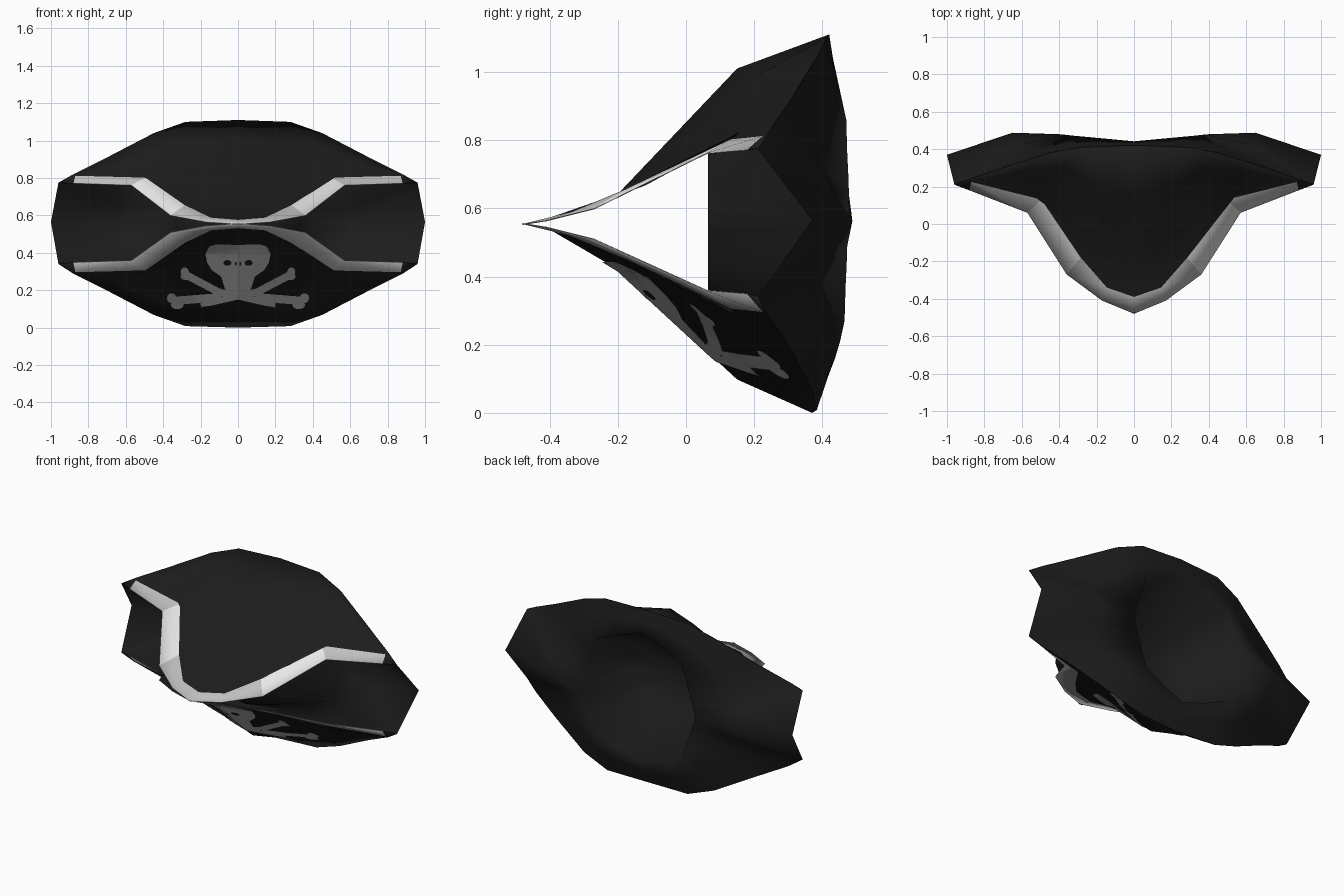
import bpy, bmesh, math
from mathutils import Vector
from mathutils.bvhtree import BVHTree

if "Cube" in bpy.data.objects:
    bpy.data.objects.remove(bpy.data.objects["Cube"])


def material(name, value):
    m = bpy.data.materials.new(name)
    m.diffuse_color = (value, value, value, 1)
    m.use_nodes = True
    m.node_tree.nodes["Principled BSDF"].inputs["Base Color"].default_value = m.diffuse_color
    return m


black = material("black felt", 0.012)
grey = material("grey paint", 0.52)
light = material("pale grey trim", 0.84)


def finish(name, bm, mats, angle=60):
    bmesh.ops.remove_doubles(bm, verts=bm.verts, dist=0.0005)
    me = bpy.data.meshes.new(name)
    bm.to_mesh(me)
    bm.free()
    ob = bpy.data.objects.new(name, me)
    bpy.context.collection.objects.link(ob)
    for m in mats:
        me.materials.append(m)
    bpy.ops.object.select_all(action='DESELECT')
    ob.select_set(True)
    bpy.context.view_layer.objects.active = ob
    bpy.ops.object.shade_smooth_by_angle(angle=math.radians(angle))
    return ob


# Right half of the upper flap, rows from the trimmed edge to the outer rim
TIP = (.96, .21, .775)
EDGE = [(0, -.48, .554), (.17, -.41, .565), (.36, -.27, .60), (.57, .06, .762), (.88, .18, .772), TIP]
BAND = [(0, -.39, .576), (.145, -.34, .588), (.285, -.18, .655), (.495, .13, .802), (.87, .225, .812), TIP]
LOW = [(0, -.2, .642), (.15, -.12, .67), (.34, .0, .735), (.55, .16, .825), (.88, .232, .817), TIP]
HIGH = [(0, .15, 1.01), (.20, .21, .99), (.38, .30, .98), (.62, .28, .885), (.88, .238, .82), TIP]
RIM = [(0, .42, 1.11), (.28, .41, 1.10), (.45, .38, 1.04), (.70, .30, .91), (.88, .24, .82), TIP]


def lower(p, row):
    # Lower flap mirrors the upper one with a fuller front and a shallower rim
    x, y, z = p
    near = max(0, 1 - x / .6)
    z = 1.108 - z
    if row == 2:
        z -= .045 * near
    if row == 4:
        y -= .05 * near
    if row == 0 and x > .5:
        z += .012
    return (x, y, max(z, 0))


UPPER_ROWS = [EDGE, BAND, LOW, HIGH, RIM]
LOWER_ROWS = [[lower(p, i) for p in r] for i, r in enumerate(UPPER_ROWS)]
LOWER_ROWS = [r[:-1] + [(.96, .21, .34)] for r in LOWER_ROWS]


def grid_faces(bm, rows, mat=lambda r, c: 0):
    vs = [[bm.verts.new(p) for p in row] for row in rows]
    for r in range(len(rows) - 1):
        for c in range(len(rows[0]) - 1):
            f = bm.faces.new((vs[r][c], vs[r][c + 1], vs[r + 1][c + 1], vs[r + 1][c]))
            f.material_index = mat(r, c)


def full(row):
    return [(-x, y, z) for x, y, z in reversed(row[1:])] + list(row)


def flap(name, rows, up):
    bm = bmesh.new()
    n = 2 * len(rows[0]) - 2

    def paint(r, c):
        # Band along the edge, stopping short of the tips, paler on the upper slopes
        if r > 0 or c in (0, n - 1):
            return 2
        return 1 if up and c in (2, n - 3) else 0

    grid_faces(bm, [full(r) for r in rows], paint)
    bmesh.ops.remove_doubles(bm, verts=bm.verts, dist=0.0005)
    if not up:
        bmesh.ops.reverse_faces(bm, faces=bm.faces)
    bmesh.ops.triangulate(bm, faces=bm.faces)
    ob = finish(name, bm, [grey, light, black])
    tree = BVHTree.FromPolygons([v.co.copy() for v in ob.data.vertices],
                                [p.vertices[:] for p in ob.data.polygons])
    # Black lining on the inner side
    s = ob.modifiers.new("lining", 'SOLIDIFY')
    s.thickness = .003
    s.offset = -1
    s.material_offset = 2
    return tree


flap("upper_flap", UPPER_ROWS, True)
front = flap("lower_flap", LOWER_ROWS, False)

# Brim underside and hollow crown: rim, bulging middle ring, head opening, crown top
side = RIM + [(1, .37, .565)] + LOWER_ROWS[4][::-1]
HOLE = [(0, .442, .97), (.16, .457, .92), (.30, .47, .86), (.335, .473, .76), (.355, .476, .70), (.377, .478, .64)]
hole = HOLE + [(.40, .48, .56)] + [(x, y - .005, 1.13 - z) for x, y, z in HOLE[::-1]]
middle = [tuple((Vector(a) + Vector(b)) / 2) for a, b in zip(side, hole)]
middle[5], middle[6], middle[7] = (.65, .42, .66), (.65, .488, .563), (.65, .42, .46)
top = [(x * .84, .065, .565 + (z - .565) * .58) for x, y, z in hole]


def loop(half):
    return list(half) + [(-x, y, z) for x, y, z in half[-2:0:-1]] + [half[0]]


bm = bmesh.new()
grid_faces(bm, [loop(side), loop(middle), loop(hole), loop(top), [(0, .065, .565)] * len(loop(hole))])
bmesh.ops.remove_doubles(bm, verts=bm.verts, dist=0.0005)
bmesh.ops.dissolve_degenerate(bm, edges=bm.edges, dist=0.0005)
bmesh.ops.recalc_face_normals(bm, faces=bm.faces)
if sum(f.normal.y * f.calc_area() for f in bm.faces) < 0:
    bmesh.ops.reverse_faces(bm, faces=bm.faces)
finish("brim_and_crown", bm, [black], 150)


def decal(name, outlines, mat, lift):
    # Thin painted shape laid over the lower flap
    bm = bmesh.new()
    for pts in outlines:
        bm.faces.new([bm.verts.new((x, 0, z)) for x, z in pts])
    bmesh.ops.triangulate(bm, faces=bm.faces)
    bmesh.ops.bisect_plane(bm, geom=bm.verts[:] + bm.edges[:] + bm.faces[:],
                           plane_co=(0, 0, 0), plane_no=(1, 0, 0))
    bmesh.ops.triangulate(bm, faces=bm.faces)
    bmesh.ops.subdivide_edges(bm, edges=bm.edges, cuts=9, use_grid_fill=True)
    lost = []
    for v in bm.verts:
        hit = front.ray_cast(Vector((v.co.x, -2, v.co.z)), Vector((0, 1, 0)))[0]
        if hit:
            v.co = hit - Vector((0, lift, lift * .5))
        else:
            lost.append(v)
    bmesh.ops.delete(bm, geom=lost, context='VERTS')
    for f in bm.faces:
        f.normal_update()
        if f.normal.y > 0:
            f.normal_flip()
    finish(name, bm, [mat])


def disc(x, z, rx, rz, n=10):
    return [(x + rx * math.cos(2 * math.pi * i / n), z + rz * math.sin(2 * math.pi * i / n)) for i in range(n)]


def strip(a, b, w):
    a, b = Vector(a), Vector(b)
    d = (b - a).normalized()
    s = Vector((-d.y, d.x)) * w
    return [tuple(p) for p in (a + s, b + s, b - s, a - s)]


# Skull with eyes and nose
half = [(0, .445), (.12, .447), (.155, .437), (.175, .40), (.165, .35), (.14, .31), (.09, .275),
        (.07, .21), (.035, .17), (0, .16)]
decal("skull", [half + [(-x, z) for x, z in half[-2:0:-1]]], grey, .005)
decal("skull_eyes", [disc(s * .057, .35, .022, .015) for s in (-1, 1)]
      + [strip((s * .012, .355), (s * .012, .335), .003) for s in (-1, 1)], black, .008)

# Crossed bones with knobbed ends
bones = []
for s in (-1, 1):
    bones += [strip((s * .28, .285), (s * .10, .19), .02), strip((s * .11, .195), (-s * .20, .125), .018),
              strip((-s * .09, .165), (-s * .34, .145), .022),
              disc(s * .285, .30, .022, .024), disc(s * .275, .275, .034, .02),
              disc(s * .355, .16, .026, .027), disc(s * .325, .123, .035, .023)]
decal("crossed_bones", bones, grey, .004)
